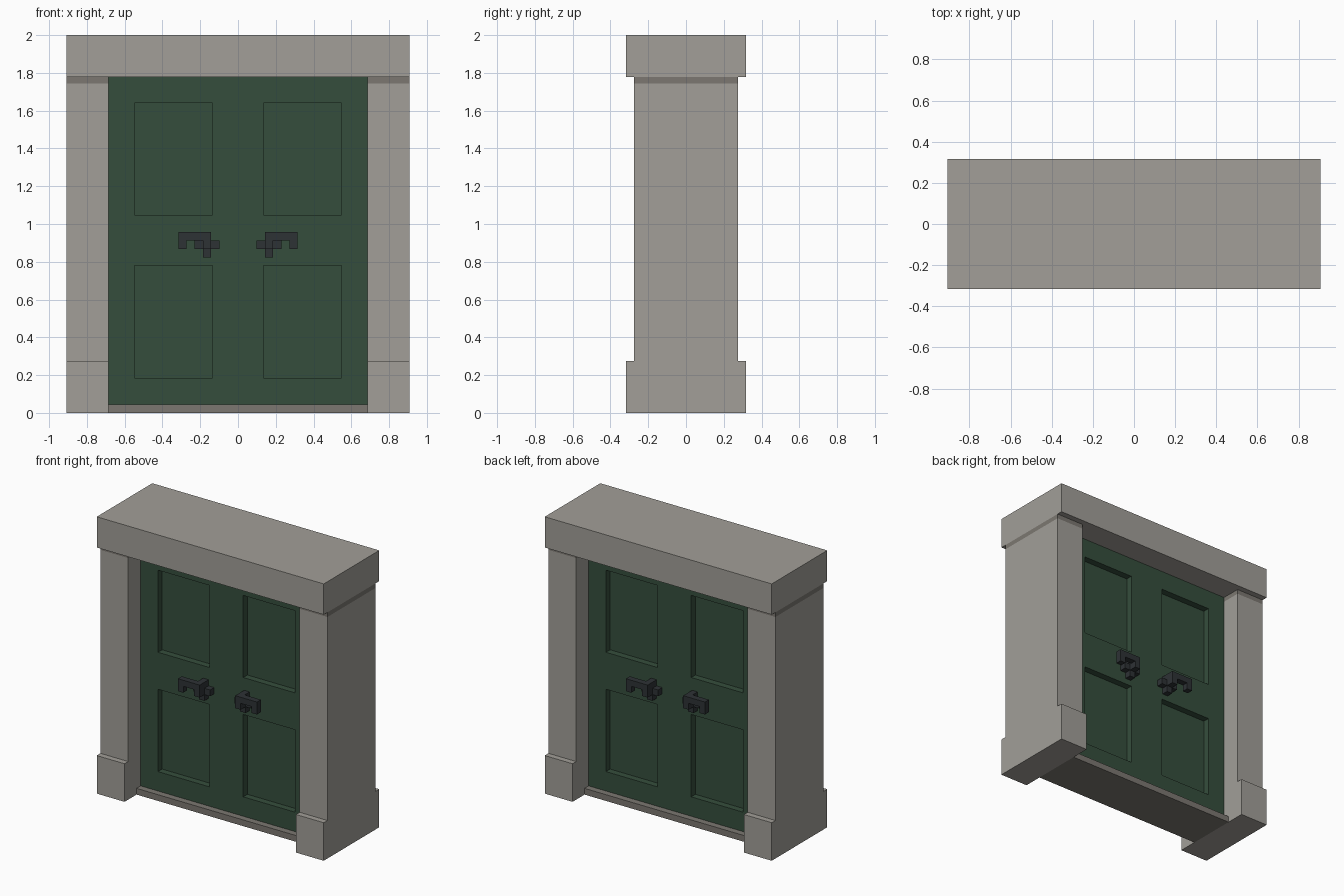
import bpy, bmesh

if "Cube" in bpy.data.objects:
    bpy.data.objects.remove(bpy.data.objects["Cube"])


def material(name, rgb):
    m = bpy.data.materials.new(name)
    m.diffuse_color = (*rgb, 1)
    m.use_nodes = True
    m.node_tree.nodes["Principled BSDF"].inputs["Base Color"].default_value = m.diffuse_color
    return m


STONE = material("stone", (0.36, 0.345, 0.315))
DARK_STONE = material("dark stone", (0.20, 0.187, 0.165))
GREEN = material("green paint", (0.036, 0.076, 0.046))
IRON = material("dark iron", (0.027, 0.032, 0.036))


def finish(name, bm, mat):
    bmesh.ops.recalc_face_normals(bm, faces=bm.faces)
    me = bpy.data.meshes.new(name)
    bm.to_mesh(me)
    bm.free()
    me.materials.append(mat)
    ob = bpy.data.objects.new(name, me)
    bpy.context.collection.objects.link(ob)
    return ob


def add_box(bm, x0, x1, y0, y1, z0, z1):
    vs = bmesh.ops.create_cube(bm, size=1)["verts"]
    for v in vs:
        v.co = ((x0 + x1) / 2 + v.co.x * (x1 - x0),
                (y0 + y1) / 2 + v.co.y * (y1 - y0),
                (z0 + z1) / 2 + v.co.z * (z1 - z0))


def box(name, mat, *bounds):
    bm = bmesh.new()
    add_box(bm, *bounds)
    return finish(name, bm, mat)


def mirror(ob, x, y):
    mod = ob.modifiers.new("mirror", 'MIRROR')
    mod.use_axis = (x, y, False)
    mod.use_mirror_merge = False


W, IN = 0.907, 0.685          # outer and inner edge of the pillars
D, DB = 0.275, 0.317          # half depth of shaft, and of base and lintel
NECK, TOP = 1.745, 1.778

# Lintel
box("lintel", STONE, -W, W, -DB, DB, TOP, 2.0)

# Pillars: stepped side profile extruded across the width
bm = bmesh.new()
profile = [(-DB, 0), (DB, 0), (DB, 0.275), (D, 0.275),
           (D, NECK), (-D, NECK), (-D, 0.275), (-DB, 0.275)]
face = bm.faces.new([bm.verts.new((IN, y, z)) for y, z in profile])
ext = bmesh.ops.extrude_face_region(bm, geom=[face], use_keep_orig=True)
for v in ext["geom"]:
    if isinstance(v, bmesh.types.BMVert):
        v.co.x = W
mirror(finish("pillars", bm, STONE), True, False)

# Dark bands under the lintel
mirror(box("pillar_necks", DARK_STONE, IN, W, -D, D, NECK, TOP), True, False)

# Sill
box("sill", DARK_STONE, -IN, IN, -0.18, 0.18, 0, 0.045)

# Door: gridded face with four sunken panels, mirrored to the back
FACE, SUNK = -0.133, -0.085
xs = [-IN, -0.547, -0.135, 0.135, 0.547, IN]
zs = [0.045, 0.185, 0.78, 1.047, 1.64, TOP]
bm = bmesh.new()
grid = [[bm.verts.new((x, FACE, z)) for z in zs] for x in xs]
panels = []
for i in range(5):
    for j in range(5):
        f = bm.faces.new((grid[i][j], grid[i + 1][j],
                          grid[i + 1][j + 1], grid[i][j + 1]))
        if i in (1, 3) and j in (1, 3):
            panels.append(f)
rim = [e for e in bm.edges if e.is_boundary]
for v in bmesh.ops.extrude_edge_only(bm, edges=rim)["geom"]:
    if isinstance(v, bmesh.types.BMVert):
        v.co.y = 0
for f in bmesh.ops.extrude_discrete_faces(bm, faces=panels)["faces"]:
    for v in f.verts:
        v.co.y = SUNK
bmesh.ops.dissolve_limit(bm, angle_limit=0.01, verts=bm.verts, edges=bm.edges)
mirror(finish("door", bm, GREEN), False, True)

# Handles: cross-shaped rose on the door, stem, and a hooked lever in front
bm = bmesh.new()
add_box(bm, 0.097, 0.23, -0.18, FACE, 0.867, 0.913)
add_box(bm, 0.142, 0.186, -0.18, FACE, 0.822, 0.957)
add_box(bm, 0.142, 0.186, -0.19, -0.18, 0.867, 0.957)
add_box(bm, 0.142, 0.186, -0.235, -0.19, 0.867, 0.913)
add_box(bm, 0.142, 0.316, -0.235, -0.19, 0.913, 0.957)
add_box(bm, 0.273, 0.316, -0.235, -0.19, 0.867, 0.913)
mirror(finish("handles", bm, IRON), True, True)
